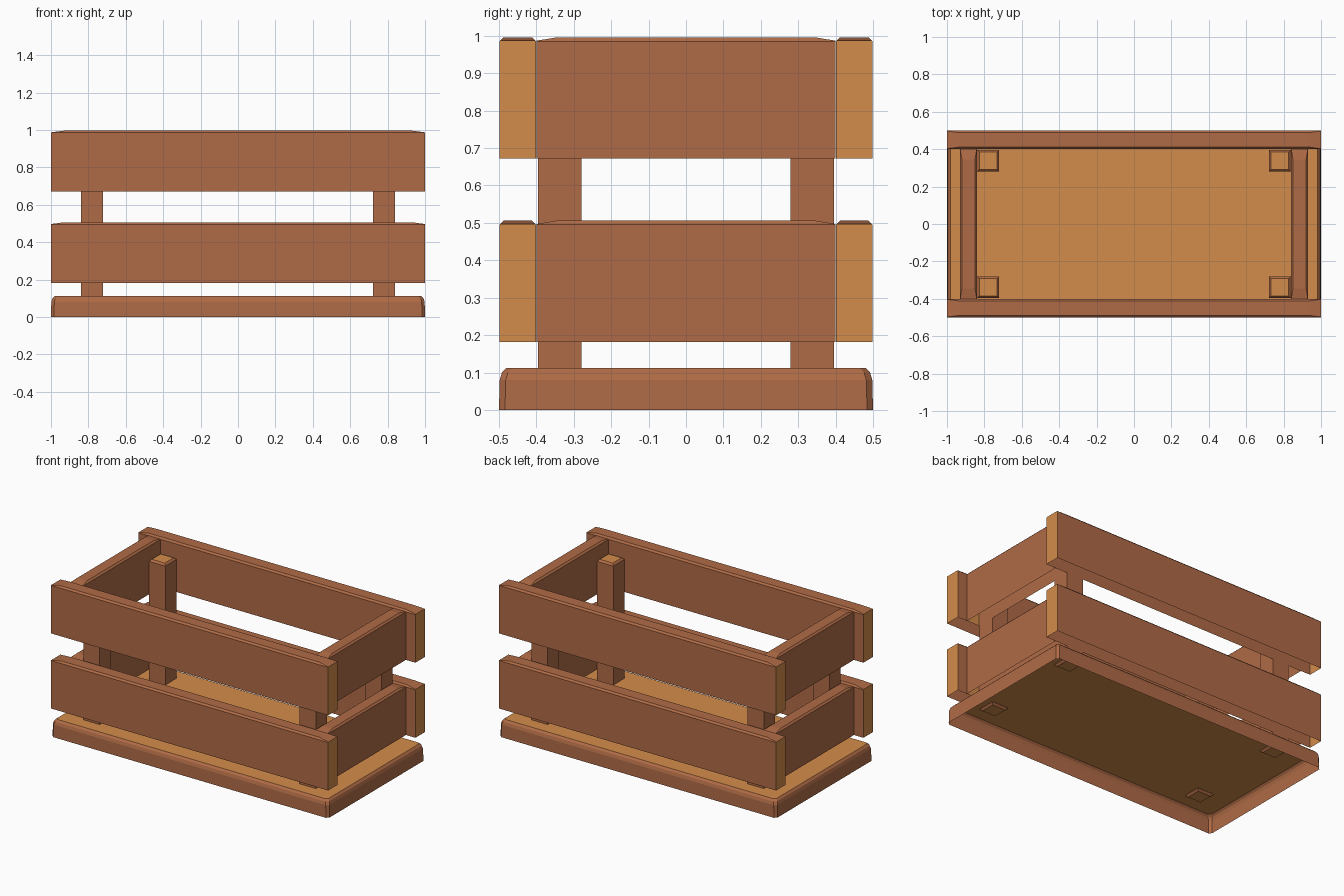
import bpy, bmesh
from mathutils import Vector

if "Cube" in bpy.data.objects:
    bpy.data.objects.remove(bpy.data.objects["Cube"])


def material(name, rgb):
    m = bpy.data.materials.new(name)
    m.diffuse_color = (*rgb, 1)
    m.use_nodes = True
    m.node_tree.nodes["Principled BSDF"].inputs["Base Color"].default_value = m.diffuse_color
    return m


BROWN = material("brown_wood", (0.434, 0.147, 0.061))
TAN = material("tan_wood", (0.65, 0.262, 0.070))


def loft(name, rings, tan_rule, open_bottom):
    """Skin a list of equal-length rings, cap the ends and colour faces by rule."""
    bm = bmesh.new()
    vs = [[bm.verts.new(p) for p in r] for r in rings]
    n = len(vs[0])
    for a, b in zip(vs, vs[1:]):
        for i in range(n):
            j = (i + 1) % n
            bm.faces.new((a[i], a[j], b[j], b[i]))
    bm.faces.new(vs[0])
    bm.faces.new(vs[-1])
    bmesh.ops.recalc_face_normals(bm, faces=bm.faces)
    bm.normal_update()
    for f in bm.faces:
        f.material_index = int(tan_rule(f.normal))
    if open_bottom:
        down = [f for f in bm.faces if f.normal.z < -0.9]
        bmesh.ops.delete(bm, geom=down, context='FACES')
    me = bpy.data.meshes.new(name)
    bm.to_mesh(me)
    bm.free()
    me.materials.append(BROWN)
    me.materials.append(TAN)
    ob = bpy.data.objects.new(name, me)
    bpy.context.collection.objects.link(ob)
    return ob


def slat(name, along_x, offset, half_len, half_thick, z0, z1, slope):
    """Plank with tan ends and a top that eases down towards both ends."""
    rings = []
    for s, crown in ((-half_len, 0.002), (-half_len + slope, 0.011),
                     (half_len - slope, 0.011), (half_len, 0.002)):
        t = half_thick
        inner = t - crown
        prof = [(-t, z0), (t, z0), (t, z1 - 0.012),
                (inner, z1 - 0.012 + crown), (-inner, z1 - 0.012 + crown),
                (-t, z1 - 0.012)]
        rings.append([(s, offset + q, z) if along_x else (offset + q, s, z)
                      for q, z in prof])
    axis = 0 if along_x else 1
    return loft(name, rings, lambda n: abs(n[axis]) > 0.9, True)


def chamfered_ring(cx, cy, hx, hy, c, z):
    """Rectangle outline with cut corners."""
    return [(cx + x, cy + y, z) for x, y in (
        (hx - c, -hy), (hx, -hy + c), (hx, hy - c), (hx - c, hy),
        (-hx + c, hy), (-hx, hy - c), (-hx, -hy + c), (-hx + c, -hy))]


# base tray: hollow underneath, rounded rim, tan floor
rim = [(0.0, 0.0), (0.08, 0.002), (0.10, 0.008), (0.112, 0.02)]
loft("base_tray",
     [chamfered_ring(0, 0, 1 - i, 0.5 - i, 0.016, z) for z, i in rim],
     lambda n: n.z > 0.9, True)

# two tiers of slats around the crate
for tier, z0, z1 in (("lower", 0.182, 0.507), ("upper", 0.672, 0.997)):
    for side, s in (("front", -1), ("back", 1)):
        slat(f"{tier}_{side}_slat", True, s * 0.45, 1.0, 0.049, z0, z1, 0.07)
    for side, s in (("left", -1), ("right", 1)):
        slat(f"{tier}_{side}_slat", False, s * 0.885, 0.4, 0.046, z0, z1, 0.055)

# corner posts with bevelled tan ends, standing through the floor
for sx, a in ((-1, "left"), (1, "right")):
    for sy, b in ((-1, "front"), (1, "back")):
        rings = []
        for z, inset in ((0.098, 0.012), (0.11, 0.0), (0.888, 0.0), (0.90, 0.012)):
            hx, hy = 0.059 - inset, 0.058 - inset
            rings.append([(sx * 0.78 + x * hx, sy * 0.338 + y * hy, z)
                          for x, y in ((-1, -1), (1, -1), (1, 1), (-1, 1))])
        loft(f"{b}_{a}_post", rings, lambda n: abs(n.z) > 0.9, False)
